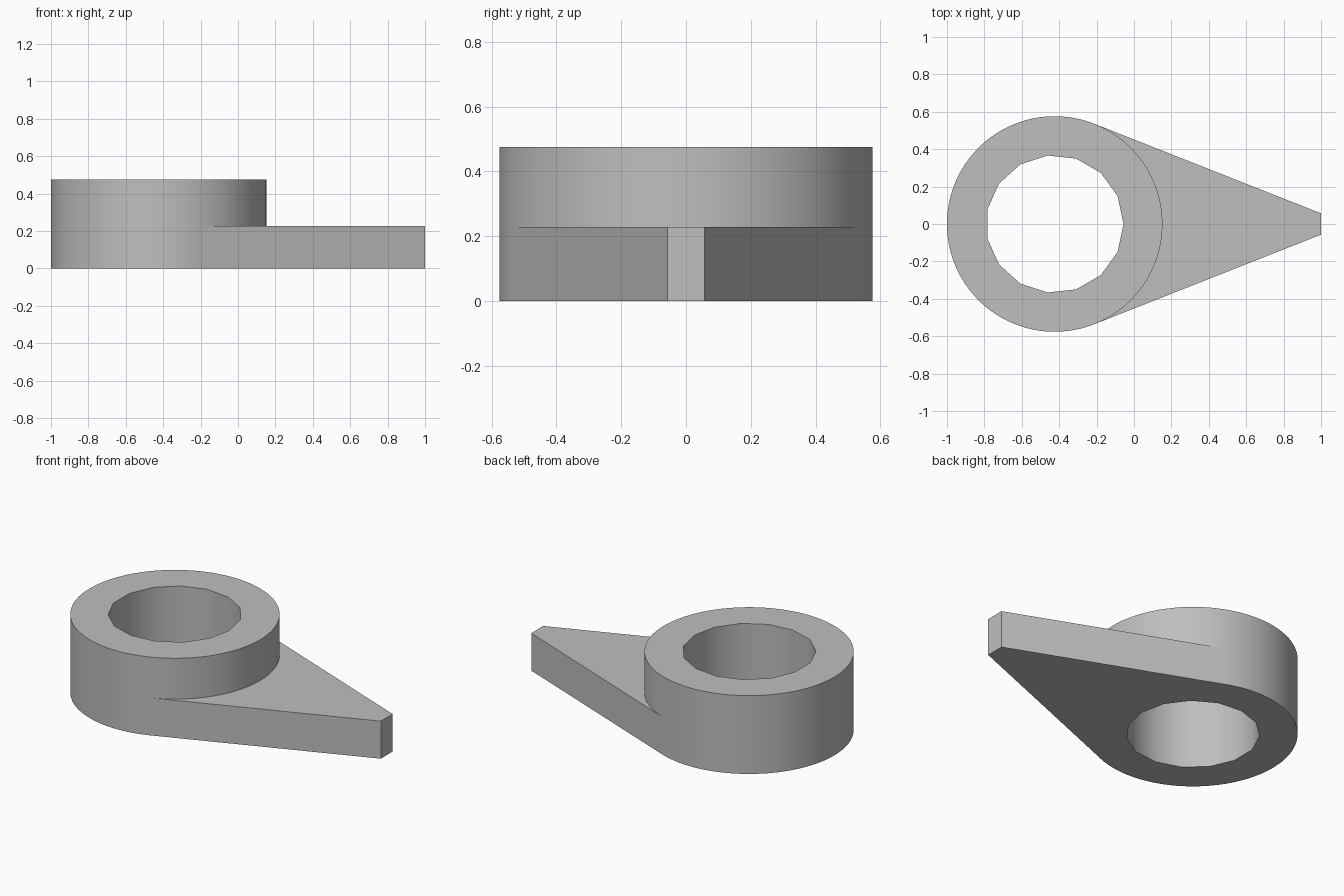
import bpy, bmesh
from math import radians, cos, sin

if "Cube" in bpy.data.objects:
    bpy.data.objects.remove(bpy.data.objects["Cube"], do_unlink=True)

CENTER_X, OUTER, HOLE = -0.424, 0.576, 0.368
HEIGHT, ARM_TOP, TIP_HALF = 0.476, 0.228, 0.057
SIDES, HOLE_SIDES, REACH = 180, 15, 34   # REACH: steps to the tangent point
STEP = SIDES // HOLE_SIDES

grey = bpy.data.materials.new("plain grey")
grey.use_nodes = True
color = (0.52, 0.52, 0.52, 1)
grey.diffuse_color = color
grey.node_tree.nodes["Principled BSDF"].inputs["Base Color"].default_value = color

bm = bmesh.new()


def circle(radius, sides, z):
    return [bm.verts.new((CENTER_X + radius * cos(radians(360 * i / sides)),
                          radius * sin(radians(360 * i / sides)), z))
            for i in range(sides)]


def wall(low, high, skip=()):
    n = len(low)
    for i in range(n):
        if i not in skip:
            j = (i + 1) % n
            bm.faces.new((low[i], low[j], high[j], high[i]))


def cap(outer, inner):
    for i in range(HOLE_SIDES):
        rim = [outer[(i * STEP + k) % SIDES] for k in range(STEP + 1)]
        bm.faces.new(rim + [inner[(i + 1) % HOLE_SIDES], inner[i]])


# Ring with a faceted bore
bottom, middle, top = (circle(OUTER, SIDES, z) for z in (0, ARM_TOP, HEIGHT))
hole_low, hole_high = (circle(HOLE, HOLE_SIDES, z) for z in (0, HEIGHT))
joined = {i % SIDES for i in range(-REACH, REACH)}
wall(bottom, middle, joined)
wall(middle, top)
wall(hole_low, hole_high)
cap(bottom, hole_low)
cap(top, hole_high)

# Tapered arm, tangent to the ring
outlines = []
for loop, z in ((bottom, 0), (middle, ARM_TOP)):
    tip = [bm.verts.new((1, y, z)) for y in (TIP_HALF, -TIP_HALF)]
    arc = [loop[i] for i in range(-REACH, REACH + 1)]
    bm.faces.new(arc + tip)
    outlines.append([arc[-1]] + tip + [arc[0]])
low, high = outlines
for i in range(3):
    bm.faces.new((low[i], low[i + 1], high[i + 1], high[i]))

bmesh.ops.recalc_face_normals(bm, faces=bm.faces)
mesh = bpy.data.meshes.new("ring_with_arm")
bm.to_mesh(mesh)
bm.free()
mesh.materials.append(grey)
body = bpy.data.objects.new("ring_with_arm", mesh)
bpy.context.collection.objects.link(body)

# Smooth round walls, sharp rims
bpy.ops.object.select_all(action='DESELECT')
body.select_set(True)
bpy.context.view_layer.objects.active = body
bpy.ops.object.shade_smooth_by_angle(angle=radians(30))
